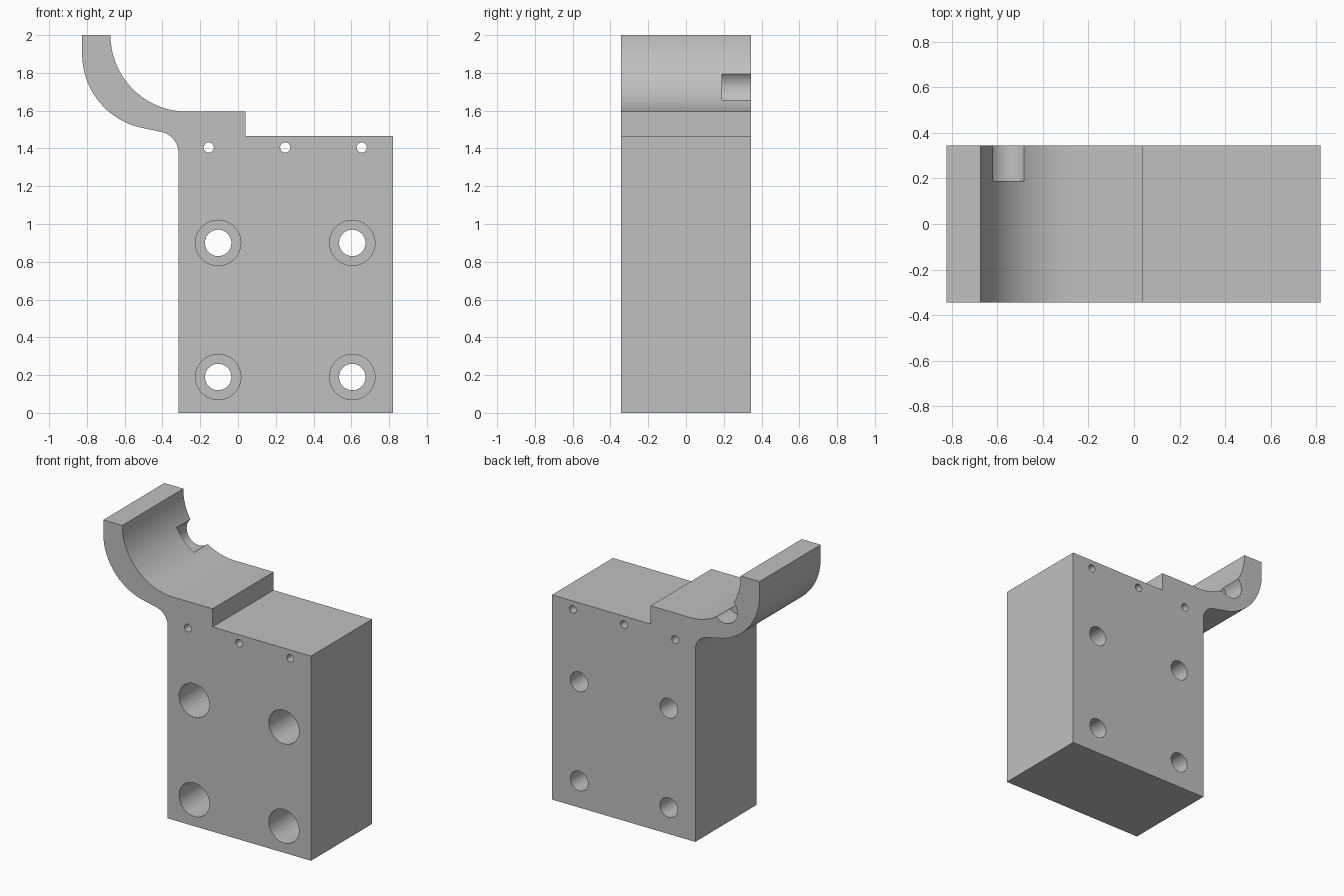
import bpy
import bmesh
from math import cos, sin, radians, pi
from mathutils import Matrix, Vector

if "Cube" in bpy.data.objects:
    bpy.data.objects.remove(bpy.data.objects["Cube"], do_unlink=True)

HALF = 0.345  # half of the depth along y

grey = bpy.data.materials.new("plain_grey")
grey.use_nodes = True
colour = (0.53, 0.53, 0.53, 1)
grey.diffuse_color = colour
grey.node_tree.nodes["Principled BSDF"].inputs["Base Color"].default_value = colour


def arc(cx, cz, r, start, end, steps):
    """Points on an arc in the xz plane, angles in degrees."""
    angles = [radians(start + (end - start) * i / steps) for i in range(steps + 1)]
    return [(cx + r * cos(a), cz + r * sin(a)) for a in angles]


def finish(bm, name):
    bmesh.ops.recalc_face_normals(bm, faces=bm.faces)
    mesh = bpy.data.meshes.new(name)
    bm.to_mesh(mesh)
    bm.free()
    mesh.materials.append(grey)
    obj = bpy.data.objects.new(name, mesh)
    bpy.context.collection.objects.link(obj)
    return obj


def extrude_profile(points, name):
    bm = bmesh.new()
    face = bm.faces.new([bm.verts.new((x, -HALF, z)) for x, z in points])
    new = bmesh.ops.extrude_face_region(bm, geom=[face])["geom"]
    verts = [v for v in new if isinstance(v, bmesh.types.BMVert)]
    bmesh.ops.translate(bm, verts=verts, vec=(0, 2 * HALF, 0))
    return finish(bm, name)


def drill(target, x, z, r, y0, y1, sides=48):
    """Cut a round hole along y from y0 to y1."""
    bm = bmesh.new()
    place = Matrix.Translation(Vector((x, (y0 + y1) / 2, z))) @ Matrix.Rotation(pi / 2, 4, "X")
    bmesh.ops.create_cone(bm, cap_ends=True, segments=sides, radius1=r, radius2=r,
                          depth=y1 - y0, matrix=place)
    cutter = finish(bm, "hole_cutter")
    cutter.hide_render = True
    mod = target.modifiers.new("hole", "BOOLEAN")
    mod.operation = "DIFFERENCE"
    mod.solver = "EXACT"
    mod.object = cutter
    bpy.context.view_layer.objects.active = target
    bpy.ops.object.modifier_apply(modifier=mod.name)
    bpy.data.objects.remove(cutter, do_unlink=True)


# Block with stepped top and curved arm, one extruded outline
outline = [(-0.315, 0), (0.82, 0), (0.82, 1.465), (0.04, 1.465), (0.04, 1.595)]
outline += arc(-0.27, 2.0, 0.405, 270, 180, 32)       # inside of the arm
outline += [(-0.825, 2.0)]
outline += arc(-0.425, 1.9, 0.4, 180, 255, 28)        # outside of the arm
outline += arc(-0.43, 1.375, 0.115, 75, 0, 14)        # fillet under the arm
bracket = extrude_profile(outline, "bracket_block")

# Counterbored mounting holes
for x in (-0.105, 0.605):
    for z in (0.19, 0.9):
        drill(bracket, x, z, 0.07, -HALF - 0.1, HALF + 0.1)
        drill(bracket, x, z, 0.12, -HALF - 0.1, 0.05)

# Small pin holes along the top
for x in (-0.155, 0.25, 0.655):
    drill(bracket, x, 1.405, 0.027, -HALF - 0.1, HALF + 0.1, 32)

# Round pocket at the back of the arm
drill(bracket, -0.55, 1.726, 0.098, 0.19, HALF + 0.1)

# Smooth curves, crisp edges
bpy.ops.object.select_all(action="DESELECT")
bracket.select_set(True)
bpy.context.view_layer.objects.active = bracket
bpy.ops.object.shade_smooth_by_angle(angle=radians(30))
